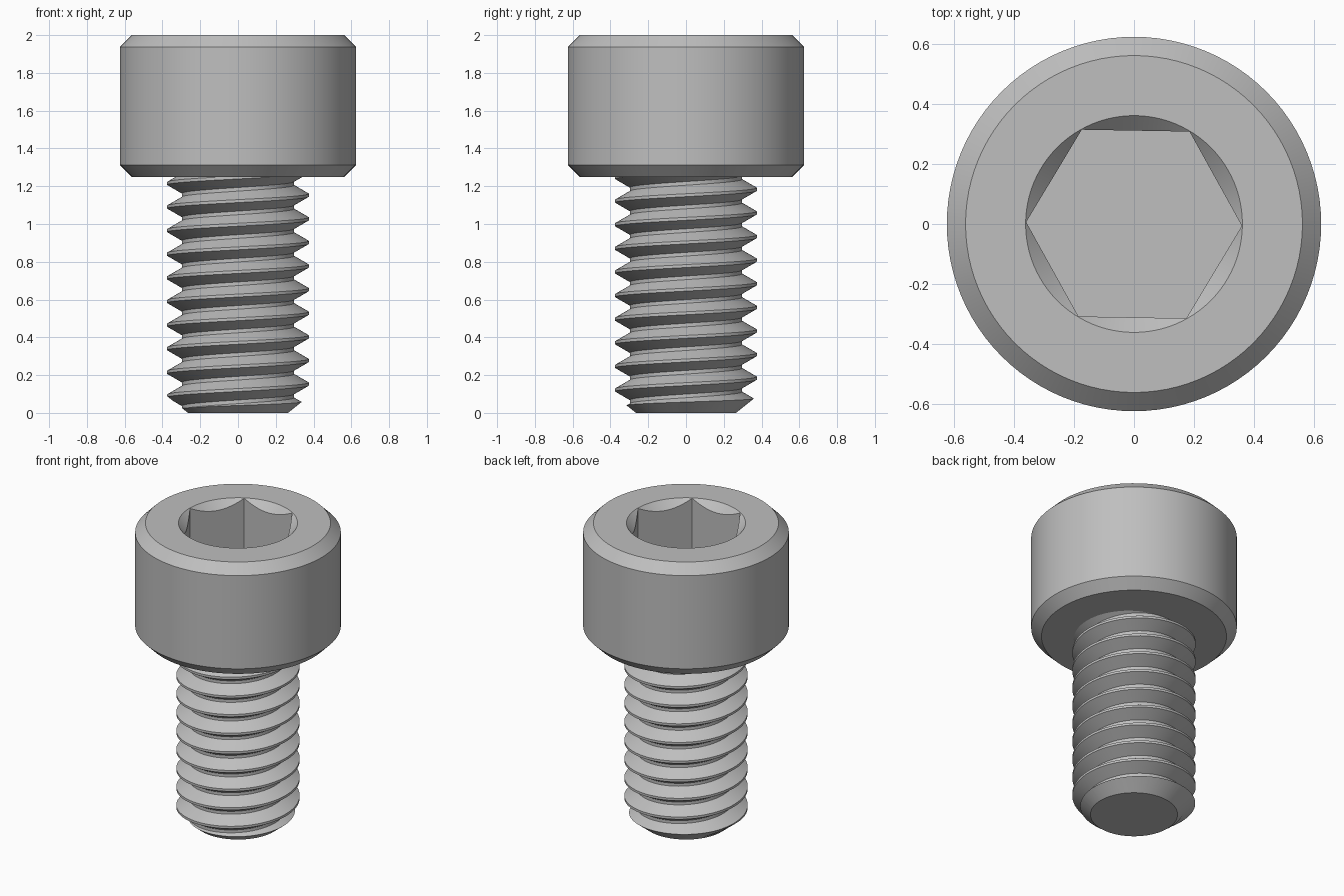
import bpy, bmesh, math

if "Cube" in bpy.data.objects:
    bpy.data.objects.remove(bpy.data.objects["Cube"], do_unlink=True)

SEGMENTS = 96
HEAD_BASE, TOP = 1.25, 2.0
PITCH, CREST_R, ROOT_R = 0.125, 0.375, 0.297

steel = bpy.data.materials.new("grey steel")
steel.use_nodes = True
steel.diffuse_color = (0.52, 0.52, 0.52, 1)
steel.node_tree.nodes["Principled BSDF"].inputs["Base Color"].default_value = steel.diffuse_color


def make_object(name, bm):
    bmesh.ops.recalc_face_normals(bm, faces=bm.faces[:])
    mesh = bpy.data.meshes.new(name)
    bm.to_mesh(mesh)
    bm.free()
    mesh.materials.append(steel)
    obj = bpy.data.objects.new(name, mesh)
    bpy.context.collection.objects.link(obj)
    return obj


def lathe(name, profile, sides=SEGMENTS, turn=0.0):
    """Solid of revolution from (radius, height) pairs, capped flat at both ends."""
    bm = bmesh.new()
    rings = []
    for r, z in profile:
        angles = [turn + math.tau * i / sides for i in range(sides)]
        rings.append([bm.verts.new((r * math.cos(a), r * math.sin(a), z)) for a in angles])
    for low, high in zip(rings, rings[1:]):
        for i in range(sides):
            j = (i + 1) % sides
            bm.faces.new((low[i], low[j], high[j], high[i]))
    bm.faces.new(rings[0][::-1])
    bm.faces.new(rings[-1])
    return make_object(name, bm)


def activate(obj):
    bpy.ops.object.select_all(action='DESELECT')
    obj.select_set(True)
    bpy.context.view_layer.objects.active = obj


def boolean(obj, tool, operation):
    mod = obj.modifiers.new("cut", 'BOOLEAN')
    mod.operation, mod.solver, mod.object = operation, 'EXACT', tool
    activate(obj)
    bpy.ops.object.modifier_apply(modifier=mod.name)
    bpy.data.objects.remove(tool, do_unlink=True)


def helix_solid(name, start, turns):
    """Continuous right-handed thread, closed to the axis at both ends."""
    crest, flank = PITCH / 8, (CREST_R - ROOT_R) * math.tan(math.radians(30))
    section = [(ROOT_R, -crest / 2 - flank), (CREST_R, -crest / 2),
               (CREST_R, crest / 2), (ROOT_R, crest / 2 + flank)]
    bm = bmesh.new()
    rows = []
    for step in range(SEGMENTS * (turns + 1) + 1):
        a = math.tau * step / SEGMENTS
        z = start + PITCH * step / SEGMENTS
        rows.append([bm.verts.new((r * math.cos(a), r * math.sin(a), z + dz)) for r, dz in section])
    # Each turn shares its upper edge with the lower edge of the next one
    for i in range(SEGMENTS * turns):
        here = rows[i] + [rows[i + SEGMENTS][0]]
        ahead = rows[i + 1] + [rows[i + 1 + SEGMENTS][0]]
        for j in range(4):
            bm.faces.new((here[j], ahead[j], ahead[j + 1], here[j + 1]))
    bmesh.ops.delete(bm, geom=[v for v in bm.verts if not v.link_faces], context='VERTS')
    ends = [e for e in bm.edges if e.is_boundary]
    middle = start + PITCH * turns / 2
    bottom = bm.verts.new((0, 0, start - PITCH))
    top = bm.verts.new((0, 0, start + PITCH * (turns + 2)))
    for e in ends:
        a, b = e.verts
        bm.faces.new((a, b, bottom if a.co.z < middle else top))
    return make_object(name, bm)


# Head: chamfered cylinder
head = lathe("socket_head", [(0.5625, HEAD_BASE), (0.625, HEAD_BASE + 0.0625),
                             (0.625, TOP - 0.0625), (0.5625, TOP)])

# Hexagonal socket with a conical lead-in
boolean(head, lathe("hex_cutter", [(0.36, 1.625), (0.36, 2.1)], 6, math.radians(-1)), 'DIFFERENCE')
boolean(head, lathe("lead_in_cutter", [(0.262, 1.9), (0.462, 2.1)]), 'DIFFERENCE')

# Shank: thread trimmed to length with a chamfered tip
shank = helix_solid("threaded_shank", 0.0275 - 3 * PITCH, 15)
blank = lathe("shank_blank", [(0.265, 0), (0.4, 0.108), (0.4, HEAD_BASE)])
boolean(shank, blank, 'INTERSECT')

for part in (head, shank):
    activate(part)
    bpy.ops.object.shade_smooth_by_angle(angle=math.radians(30))
